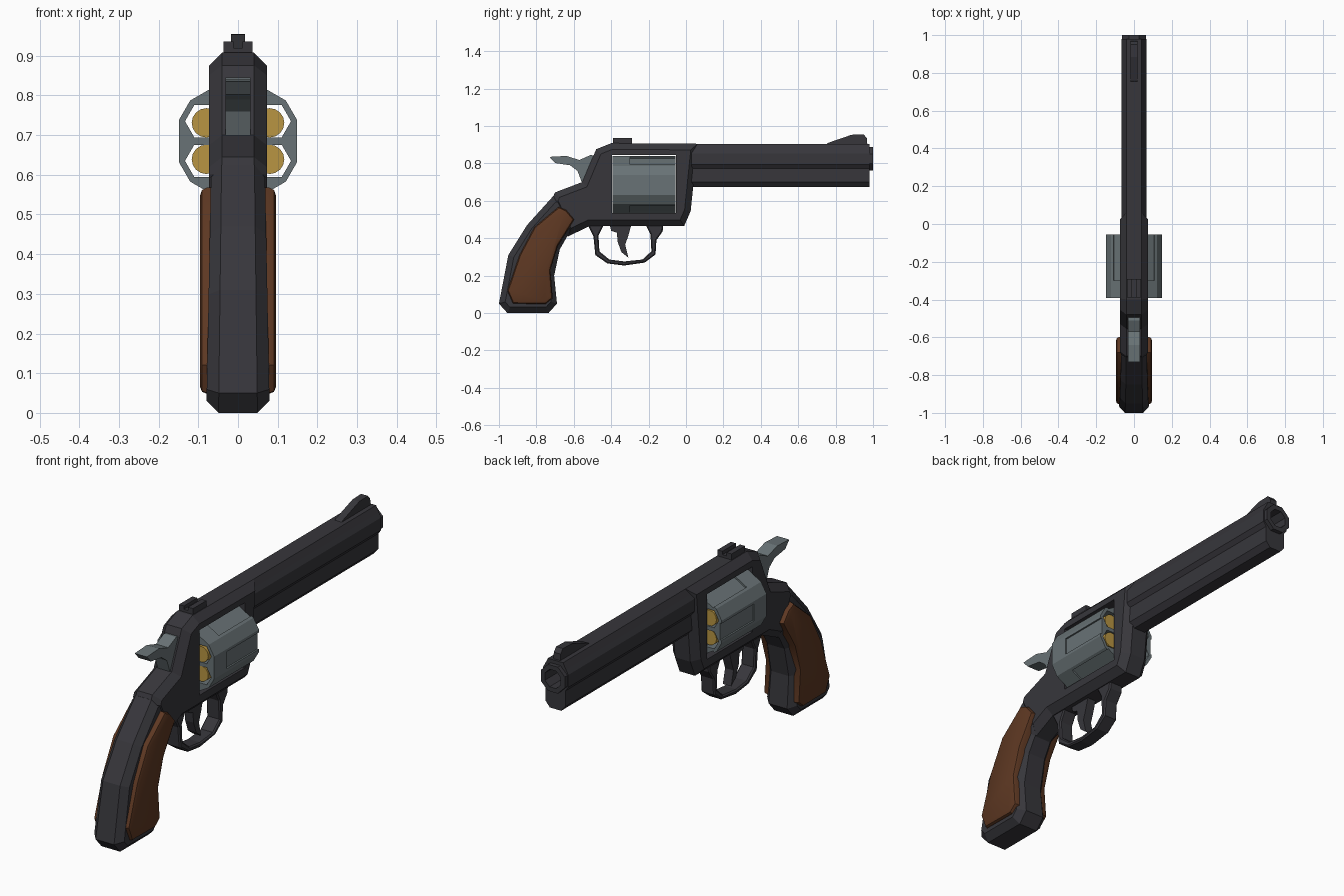
import bpy, bmesh
from math import sin, cos, radians, pi
from mathutils import Vector

cube = bpy.data.objects.get("Cube")
if cube:
    bpy.data.objects.remove(cube, do_unlink=True)


def material(name, r, g, b):
    m = bpy.data.materials.new(name)
    m.use_nodes = True
    m.diffuse_color = (r, g, b, 1)
    bsdf = next(n for n in m.node_tree.nodes if n.type == "BSDF_PRINCIPLED")
    bsdf.inputs["Base Color"].default_value = (r, g, b, 1)
    return m


gunmetal = material("dark_gunmetal", .038, .037, .044)
steel = material("grey_steel", .14, .17, .18)
wood = material("brown_wood", .11, .039, .016)
brass = material("brass", .48, .3, .055)


def add_prism(bm, points, vec, bevel=0, segments=1):
    """Extrude a polygon along vec and optionally chamfer both end rims."""
    vec = Vector(vec)
    base = bm.faces.new([bm.verts.new(p) for p in points])
    ext = bmesh.ops.extrude_face_region(bm, geom=[base])["geom"]
    bmesh.ops.translate(bm, vec=vec, verts=[g for g in ext if isinstance(g, bmesh.types.BMVert)])
    bmesh.ops.recalc_face_normals(bm, faces=bm.faces[:])
    if bevel:
        rims = [e for e in bm.edges
                if abs((e.verts[0].co - e.verts[1].co).dot(vec)) < 1e-6]
        bmesh.ops.bevel(bm, geom=rims, offset=bevel, segments=segments,
                        profile=.5, affect="EDGES", clamp_overlap=False)


def finish(name, bm, mat):
    mesh = bpy.data.meshes.new(name)
    bm.to_mesh(mesh)
    bm.free()
    mesh.materials.append(mat)
    ob = bpy.data.objects.new(name, mesh)
    bpy.context.scene.collection.objects.link(ob)
    return ob


def slab(name, outline, half, mat, bevel=0, segments=1, centre=0):
    """Side outline (y, z) extruded across x."""
    bm = bmesh.new()
    add_prism(bm, [(centre - half, y, z) for y, z in outline], (2 * half, 0, 0), bevel, segments)
    return finish(name, bm, mat)


def rods(name, outlines, start, end, mat):
    """Cross-sections (x, z) extruded along y."""
    bm = bmesh.new()
    for outline in outlines:
        add_prism(bm, [(x, start, z) for x, z in outline], (0, end - start, 0))
    return finish(name, bm, mat)


def ring(cx, cz, r, n, turn=0.0):
    return [(cx + r * cos(turn + i * 2 * pi / n), cz + r * sin(turn + i * 2 * pi / n))
            for i in range(n)]


def box(a, b, c, d):
    return [(a, c), (b, c), (b, d), (a, d)]


def cut(ob, cutter):
    """Subtract the cutter, bake the result and drop the cutter."""
    cutter.hide_render = True
    mod = ob.modifiers.new("cut", "BOOLEAN")
    mod.operation, mod.solver, mod.object = "DIFFERENCE", "EXACT", cutter
    bpy.context.view_layer.update()
    graph = bpy.context.evaluated_depsgraph_get()
    mesh = bpy.data.meshes.new_from_object(ob.evaluated_get(graph))
    ob.modifiers.clear()
    ob.data = mesh
    bpy.data.objects.remove(cutter, do_unlink=True)


# Frame with an open window
frame = slab("frame", [(-.4, .908), (-.48, .876), (-.555, .7), (-.7, .645), (-.72, .6),
                       (-.63, .41), (-.515, .465), (-.01, .465), (.025, .545), (.062, .905)],
             .073, gunmetal, .033)
cut(frame, slab("window_cutter", box(-.395, -.053, .535, .845), .2, gunmetal))

# Barrel with underlug, muzzle ring and bore
side = [(.04, .905), (.055, .876), (.067, .854), (.067, .795), (.052, .774),
        (.052, .72), (.052, .7), (.03, .674)]
barrel = rods("barrel", [side + [(-x, z) for x, z in reversed(side)]], .03, .98, gunmetal)
muzzle = rods("muzzle", [ring(0, .825, .068, 8, pi / 8)], .96, 1, gunmetal)
for part in (barrel, muzzle):
    cut(part, rods("bore_cutter", [ring(0, .825, .045, 8, pi / 8)], .7, 1.1, gunmetal))

# Fluted cylinder with six chambers and cartridges
AXIS = .685
angles = [radians(60 * k + s * 19.7) for k in range(6) for s in (-1, 1)]
cylinder = rods("cylinder", [[(.158 * cos(a), AXIS + .158 * sin(a)) for a in angles]],
                -.392, -.055, steel)


def around(r, k):
    a = radians(30 + 60 * k)
    return r * cos(a), AXIS + r * sin(a)


cut(cylinder, rods("chamber_cutter", [ring(*around(.1, k), .047, 6) for k in range(6)],
                   -.5, .1, steel))


def flute(a):
    corners = [(.141, -.04), (.2, -.04), (.2, .04), (.141, .04)]
    return [(u * cos(a) - v * sin(a), AXIS + u * sin(a) + v * cos(a)) for u, v in corners]


cut(cylinder, rods("flute_cutter", [flute(k * pi / 3) for k in range(6)], -.3, .1, steel))
cartridges = rods("cartridges", [ring(*around(.092, k), .037, 16) for k in range(6)],
                  -.39, -.062, brass)

# Grip core, narrower toward the top
grip = slab("grip", [(-.71, .625), (-.85, .47), (-.95, .31), (-1, .05), (-.955, 0), (-.735, 0),
                     (-.69, .05), (-.705, .2), (-.675, .34), (-.635, .41), (-.54, .47),
                     (-.6, .62)], .08, gunmetal, .031)
for v in grip.data.vertices:
    v.co.x *= 1 - .25 * v.co.z

# Wooden grip panels, showing on both sides
panels = slab("grip_panels", [(-.68, .568), (-.64, .55), (-.598, .5), (-.685, .36), (-.725, .23),
                              (-.713, .08), (-.75, .048), (-.925, .05), (-.955, .12),
                              (-.89, .31), (-.81, .46)], .096, wood, .018, 2)

# Hammer
slab("hammer", [(-.73, .835), (-.7, .802), (-.62, .79), (-.58, .76), (-.55, .68), (-.45, .72),
                (-.48, .84), (-.51, .845), (-.57, .818), (-.64, .84)], .032, steel)

# Trigger guard and trigger
outer = [(-.53, .48), (-.495, .41), (-.485, .31), (-.42, .265), (-.33, .254), (-.22, .27),
         (-.163, .313), (-.158, .39), (-.125, .436), (-.12, .48)]
inner = [(-.22, .48), (-.19, .42), (-.185, .33), (-.233, .286), (-.33, .276), (-.41, .286),
         (-.463, .33), (-.468, .415), (-.435, .48)]
slab("trigger_guard", outer + inner, .036, gunmetal, .006)
slab("trigger", [(-.41, .48), (-.4, .44), (-.37, .43), (-.365, .38), (-.345, .325), (-.308, .296),
                 (-.325, .365), (-.308, .415), (-.29, .48)], .022, gunmetal)

# Sights
slab("front_sight", [(.74, .895), (.76, .91), (.885, .953), (.95, .955), (.967, .935),
                     (.97, .895)], .018, gunmetal)
slab("rear_sight_base", box(-.39, -.29, .895, .92), .037, gunmetal)
for label, s in (("left", 1), ("right", -1)):
    slab("rear_sight_rail_" + label, box(-.39, -.29, .91, .936), .013, gunmetal, centre=s * .024)

# Smooth shading on the rounded parts
for ob in (cartridges, panels):
    bpy.ops.object.select_all(action="DESELECT")
    ob.select_set(True)
    bpy.context.view_layer.objects.active = ob
    bpy.ops.object.shade_smooth_by_angle(angle=radians(35))
